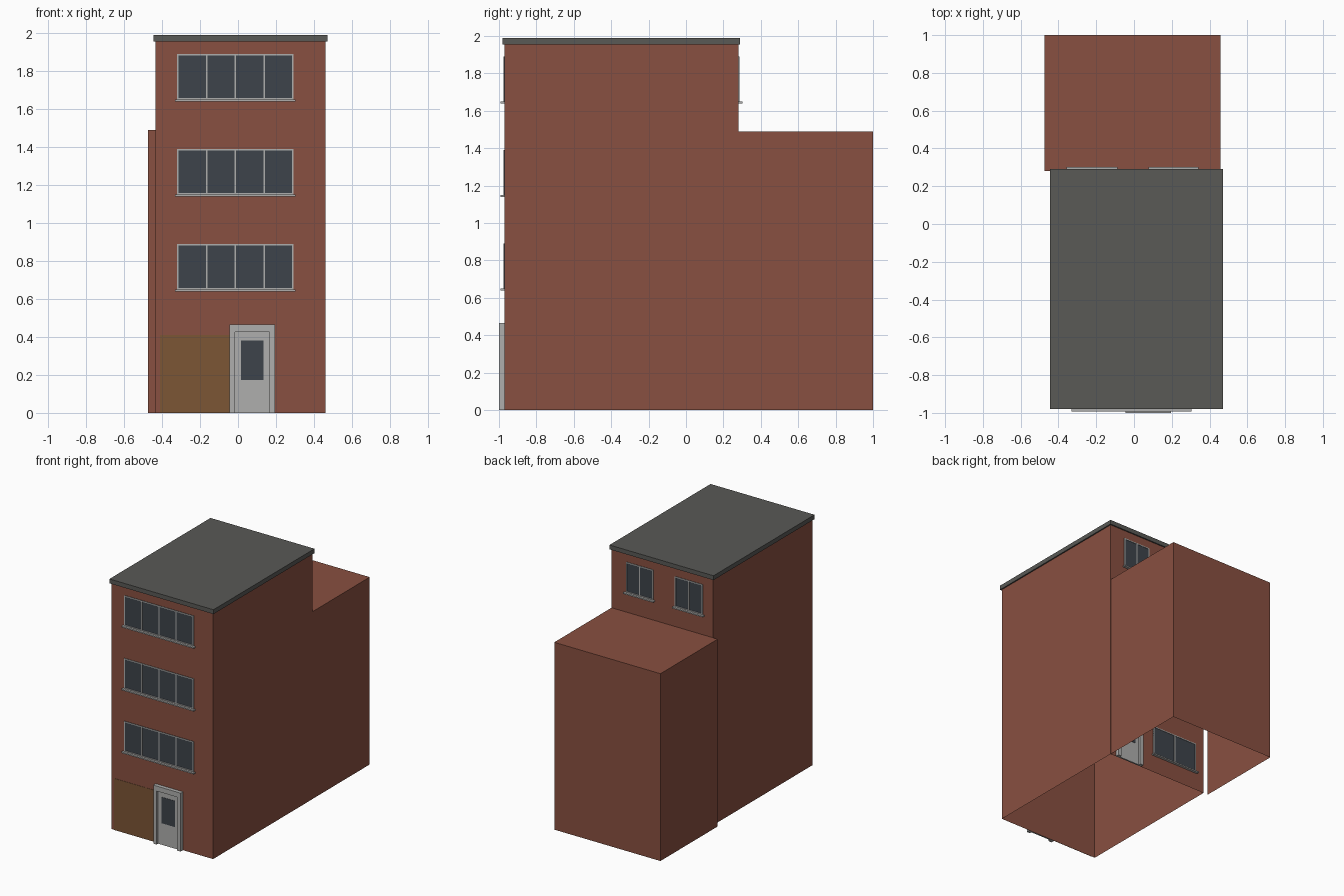
import bpy, bmesh

if "Cube" in bpy.data.objects:
    bpy.data.objects.remove(bpy.data.objects["Cube"])


def material(name, rgb):
    m = bpy.data.materials.new(name)
    m.diffuse_color = (*rgb, 1)
    m.use_nodes = True
    m.node_tree.nodes["Principled BSDF"].inputs["Base Color"].default_value = m.diffuse_color
    return m


BRICK = material("brick", (0.25, 0.08, 0.052))
SLATE = material("roof_grey", (0.10, 0.10, 0.093))
GLASS = material("dark_glass", (0.047, 0.056, 0.069))
TRIM = material("pale_trim", (0.43, 0.43, 0.42))
WOOD = material("brown_panel", (0.20, 0.092, 0.036))


def boxes(name, parts, mat, open_sides=()):
    """One object from (x0, x1, y0, y1, z0, z1) boxes, leaving out faces with the given normals."""
    bm = bmesh.new()
    for x0, x1, y0, y1, z0, z1 in parts:
        for v in bmesh.ops.create_cube(bm, size=1)["verts"]:
            v.co = ((x0 + x1) / 2 + v.co.x * (x1 - x0),
                    (y0 + y1) / 2 + v.co.y * (y1 - y0),
                    (z0 + z1) / 2 + v.co.z * (z1 - z0))
    bm.normal_update()
    drop = [f for f in bm.faces
            if any(f.normal[axis] * sign > 0.9 for axis, sign in open_sides)]
    bmesh.ops.delete(bm, geom=drop, context="FACES")
    mesh = bpy.data.meshes.new(name)
    bm.to_mesh(mesh)
    bm.free()
    mesh.materials.append(mat)
    ob = bpy.data.objects.new(name, mesh)
    bpy.context.collection.objects.link(ob)
    return ob


FRONT, BACK = (-0.97, -1), (0.28, 1)     # wall plane and outward direction


def slab(wall, x0, x1, z0, z1, depth):
    """Box standing out from a wall by depth."""
    y, out = wall
    return (x0, x1, *sorted((y, y + out * depth)), z0, z1)


def window(name, wall, x0, x1, z0, panes):
    z1, t = z0 + 0.24, 0.008
    boxes(name + "_glass", [slab(wall, x0, x1, z0, z1, 0.002)], GLASS)
    bars = [slab(wall, x0, x1, z0, z0 + t, 0.005), slab(wall, x0, x1, z1 - t, z1, 0.005)]
    for i in range(panes + 1):
        x = x0 + (x1 - x0 - t) * i / panes
        bars.append(slab(wall, x, x + t, z0 + t, z1 - t, 0.005))
    boxes(name + "_frame", bars, TRIM)
    boxes(name + "_sill", [slab(wall, x0 - 0.012, x1 + 0.012, z0 - 0.01, z0, 0.022)], TRIM)


def door(name, wall, cx):
    boxes(name + "_surround", [
        slab(wall, cx - 0.12, cx - 0.09, 0, 0.465, 0.03),
        slab(wall, cx + 0.09, cx + 0.12, 0, 0.465, 0.03),
        slab(wall, cx - 0.09, cx + 0.09, 0.425, 0.465, 0.03)], TRIM)
    boxes(name + "_leaf", [slab(wall, cx - 0.09, cx + 0.09, 0, 0.425, 0.012)], TRIM)
    boxes(name + "_glass", [slab(wall, cx - 0.06, cx + 0.06, 0.172, 0.38, 0.014)], GLASS)


# Brick shells, open underneath; the extension is also open towards the tower
boxes("main_walls", [(-0.435, 0.46, -0.97, 0.28, 0, 1.955)], BRICK, [(2, -1)])
boxes("rear_extension", [(-0.475, 0.459, 0.28, 1.0, 0, 1.49)], BRICK, [(2, -1), (1, -1)])

# Overhanging flat roof
boxes("roof_slab", [(-0.445, 0.47, -0.98, 0.29, 1.955, 1.99)], SLATE)

# Upper storeys: wide window in front, a pair at the back
for floor in range(1, 4):
    z = 0.15 + 0.5 * floor
    window(f"front_window_{floor}", FRONT, -0.32, 0.292, z, 4)
    window(f"rear_window_left_{floor}", BACK, -0.345, -0.1, z, 2)
    window(f"rear_window_right_{floor}", BACK, 0.09, 0.33, z, 2)

# Ground floor
door("front_door", FRONT, 0.075)
boxes("front_panel", [slab(FRONT, -0.41, -0.045, 0, 0.41, 0.002)], WOOD)
door("rear_door", BACK, 0.29)
window("rear_ground_window", BACK, -0.36, 0.05, 0.15, 2)
